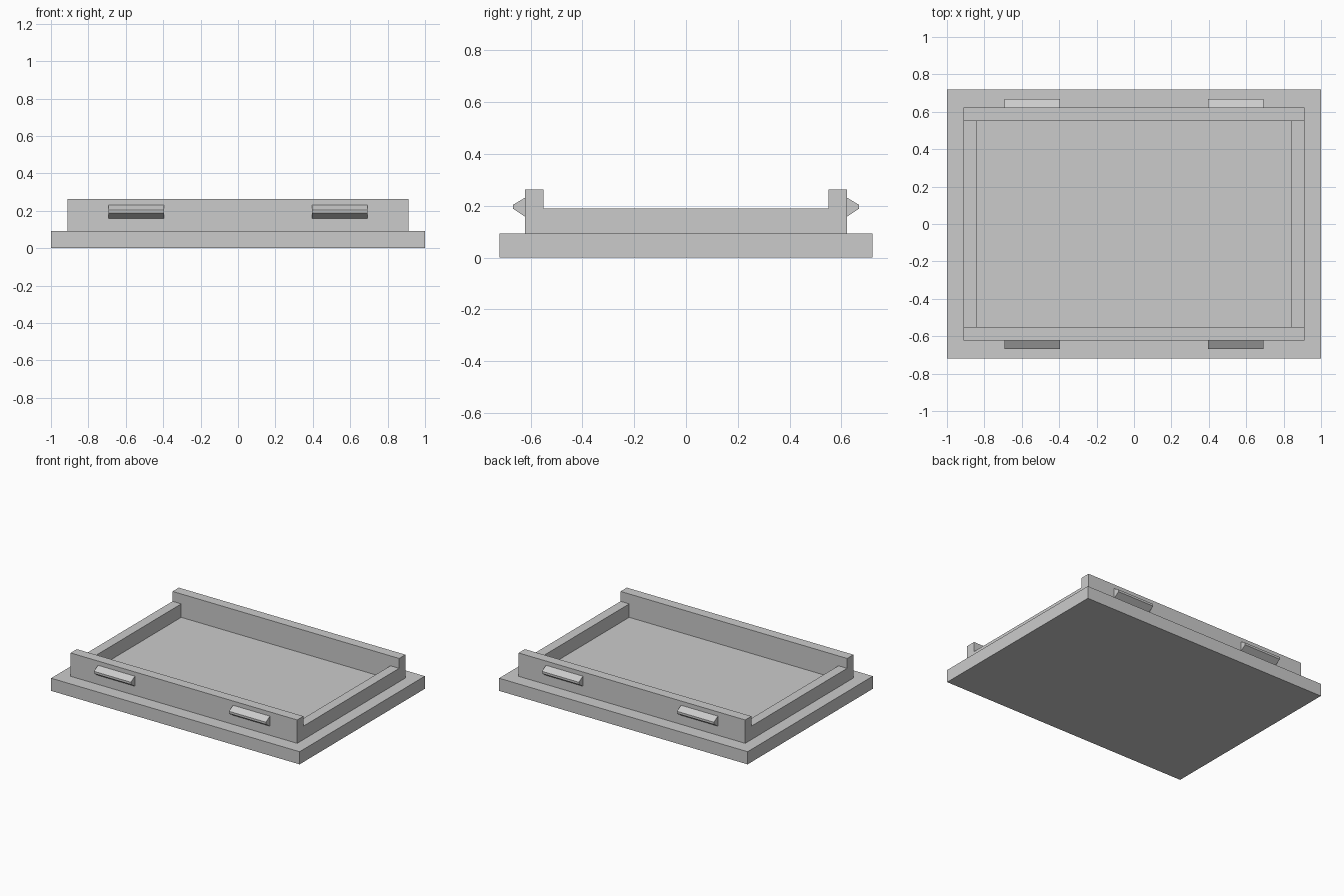
import bpy
import bmesh

if "Cube" in bpy.data.objects:
    bpy.data.objects.remove(bpy.data.objects["Cube"], do_unlink=True)

grey = bpy.data.materials.new("light_grey")
grey.use_nodes = True
colour = (0.6, 0.6, 0.6, 1)
grey.diffuse_color = colour
grey.node_tree.nodes["Principled BSDF"].inputs["Base Color"].default_value = colour


def extrude_profile(name, profile, x0, x1):
    """Sweep a closed (y, z) profile along x."""
    bm = bmesh.new()
    face = bm.faces.new([bm.verts.new((x0, y, z)) for y, z in profile])
    swept = bmesh.ops.extrude_face_region(bm, geom=[face])["geom"]
    verts = [v for v in swept if isinstance(v, bmesh.types.BMVert)]
    bmesh.ops.translate(bm, verts=verts, vec=(x1 - x0, 0, 0))
    bmesh.ops.recalc_face_normals(bm, faces=bm.faces)
    mesh = bpy.data.meshes.new(name)
    bm.to_mesh(mesh)
    bm.free()
    mesh.materials.append(grey)
    obj = bpy.data.objects.new(name, mesh)
    bpy.context.collection.objects.link(obj)
    return obj


def block(name, x0, x1, y0, y1, z0, z1):
    return extrude_profile(name, [(y0, z0), (y1, z0), (y1, z1), (y0, z1)], x0, x1)


plate_top, side_top, wall_top = 0.092, 0.19, 0.262
outer_x, inner_x = 0.912, 0.842
outer_y, inner_y = 0.622, 0.55

# Base plate
block("base_plate", -1, 1, -0.72, 0.72, 0, plate_top)

# Low side walls between the tall walls
for name, s in (("left", 1), ("right", -1)):
    x0, x1 = sorted((s * inner_x, s * outer_x))
    block(name + "_side_wall", x0, x1, -inner_y, inner_y, plate_top, side_top)

# Tall front and back walls, each with two wedge-shaped snap clips
for name, s in (("front", -1), ("back", 1)):
    y0, y1 = sorted((s * inner_y, s * outer_y))
    block(name + "_wall", -outer_x, outer_x, y0, y1, plate_top, wall_top)
    tip = outer_y + 0.045
    clip = [(s * outer_y, 0.158), (s * tip, 0.188),
            (s * tip, 0.204), (s * outer_y, 0.231)]
    for side, x0 in (("left", 0.395), ("right", -0.692)):
        extrude_profile(f"{name}_{side}_clip", clip, x0, x0 + 0.297)
